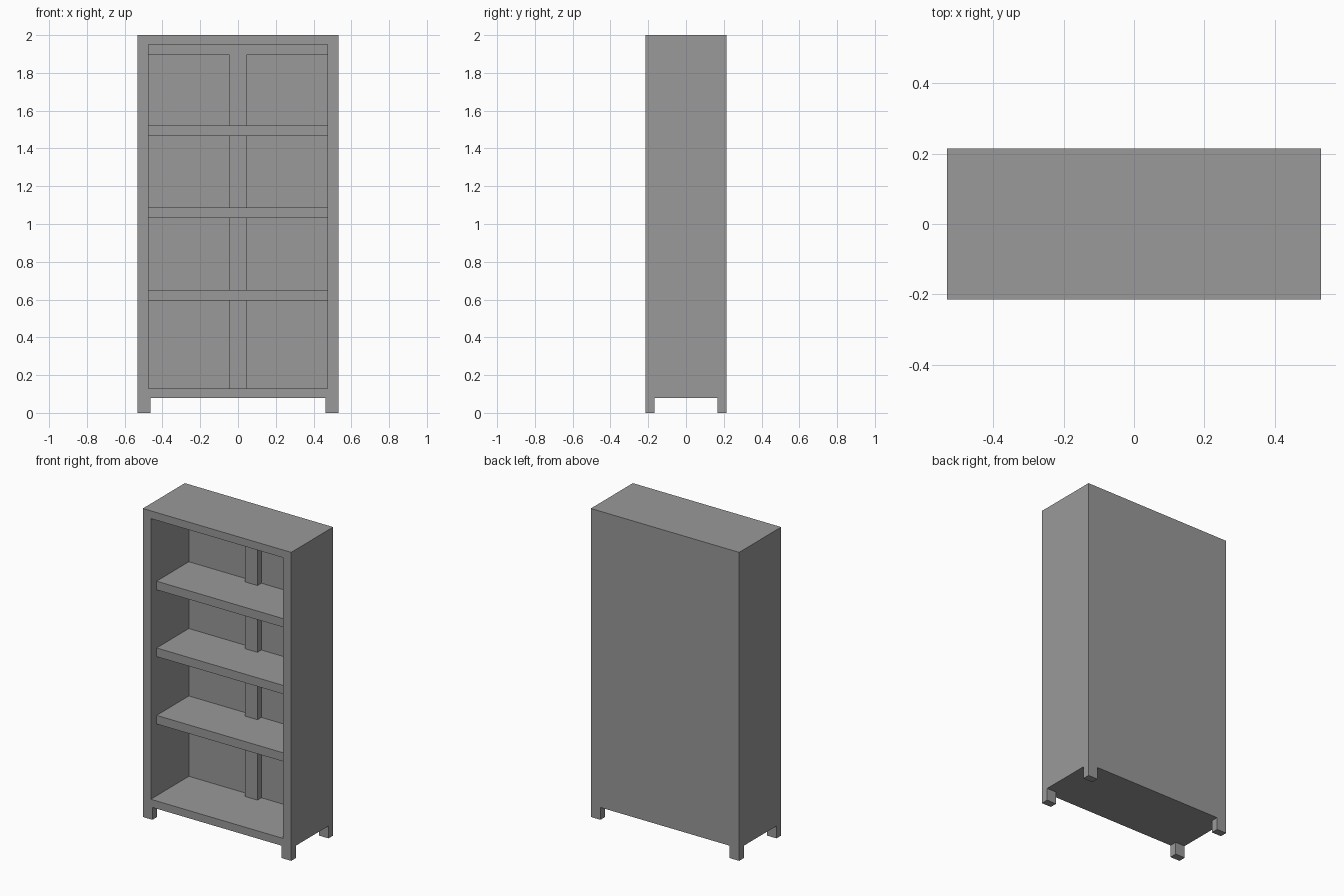
import bpy
import bmesh
from mathutils import Matrix, Vector

cube = bpy.data.objects.get("Cube")
if cube:
    bpy.data.objects.remove(cube, do_unlink=True)

# Overall dimensions
HALF_W, HALF_D, HEIGHT = 0.532, 0.215, 2.0
BASE_Z, FLOOR_Z, CEIL_Z = 0.08, 0.13, 1.95
INNER_X, BACK_Y = 0.475, 0.175
LEG_X, LEG_Y = 0.463, 0.167

grey = bpy.data.materials.new("plain grey")
grey.use_nodes = True
colour = (0.32, 0.32, 0.32, 1.0)
grey.diffuse_color = colour
grey.node_tree.nodes["Principled BSDF"].inputs["Base Color"].default_value = colour


def box_mesh(x0, x1, y0, y1, z0, z1):
    bm = bmesh.new()
    centre = Vector((x0 + x1, y0 + y1, z0 + z1)) / 2
    size = Matrix.Diagonal((x1 - x0, y1 - y0, z1 - z0, 1))
    bmesh.ops.create_cube(bm, size=1, matrix=Matrix.Translation(centre) @ size)
    return bm


def add_object(name, bm):
    mesh = bpy.data.meshes.new(name)
    bmesh.ops.recalc_face_normals(bm, faces=bm.faces)
    bm.to_mesh(mesh)
    bm.free()
    mesh.materials.append(grey)
    obj = bpy.data.objects.new(name, mesh)
    bpy.context.collection.objects.link(obj)
    return obj


# Cabinet: a block with the front hollowed out and the corners drawn down into legs
bm = box_mesh(-HALF_W, HALF_W, -HALF_D, HALF_D, BASE_Z, HEIGHT)
front = min(bm.faces, key=lambda f: f.calc_center_median().y)
bmesh.ops.inset_region(bm, faces=[front], thickness=0.02)
for v in front.verts:
    v.co.x = INNER_X if v.co.x > 0 else -INNER_X
    v.co.z = CEIL_Z if v.co.z > 1 else FLOOR_Z
hollow = bmesh.ops.extrude_face_region(bm, geom=[front])
bmesh.ops.delete(bm, geom=[front], context="FACES_ONLY")
for v in hollow["geom"]:
    if isinstance(v, bmesh.types.BMVert):
        v.co.y = BACK_Y

for axis, offset in (((1, 0, 0), LEG_X), ((0, 1, 0), LEG_Y)):
    for side in (-1, 1):
        bmesh.ops.bisect_plane(bm, geom=bm.verts[:] + bm.edges[:] + bm.faces[:],
                               plane_co=Vector(axis) * offset * side, plane_no=axis)
bm.normal_update()
corners = []
for f in bm.faces:
    c = f.calc_center_median()
    if abs(c.z - BASE_Z) < 0.001 and abs(c.x) > LEG_X and abs(c.y) > LEG_Y:
        corners.append(f)
legs = bmesh.ops.extrude_face_region(bm, geom=corners)
bmesh.ops.delete(bm, geom=corners, context="FACES_ONLY")
for v in legs["geom"]:
    if isinstance(v, bmesh.types.BMVert):
        v.co.z = 0
bmesh.ops.recalc_face_normals(bm, faces=bm.faces)
bmesh.ops.dissolve_limit(bm, angle_limit=0.01, verts=bm.verts, edges=bm.edges)
add_object("cabinet", bm)

# Three shelves, set back from the front edge
for name, z in (("lower", 0.595), ("middle", 1.032), ("upper", 1.465)):
    add_object(name + "_shelf",
               box_mesh(-INNER_X, INNER_X, -0.155, BACK_Y, z, z + 0.056))

# Rail and central post against the back panel
add_object("back_rail", box_mesh(-INNER_X, INNER_X, 0.135, BACK_Y, 1.895, CEIL_Z))
add_object("back_post", box_mesh(-0.045, 0.045, 0.135, BACK_Y, FLOOR_Z, 1.895))
